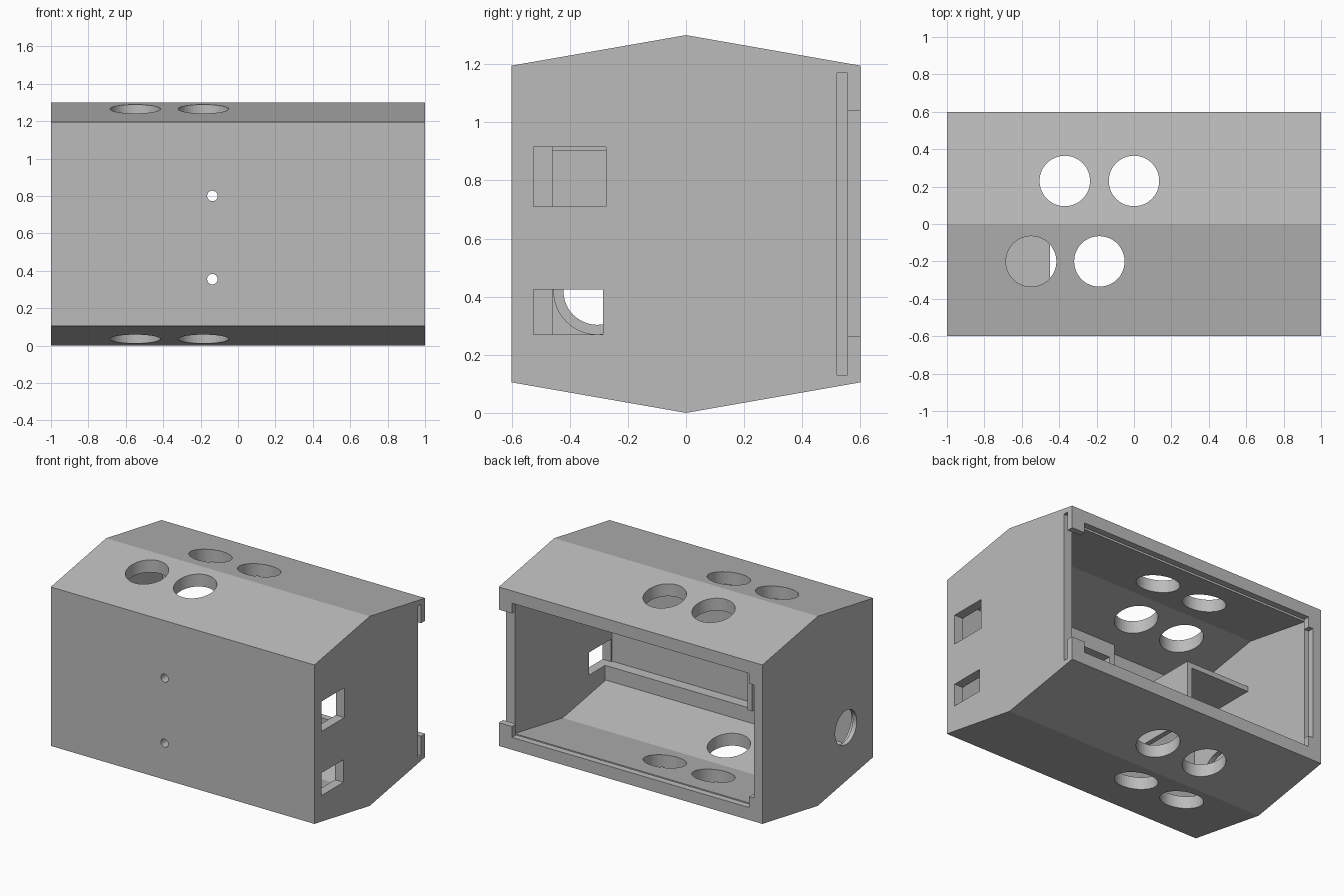
import bpy, bmesh, math
from mathutils import Matrix, Vector

cube = bpy.data.objects.get("Cube")
if cube:
    bpy.data.objects.remove(cube, do_unlink=True)

grey = bpy.data.materials.new("plain grey")
grey.use_nodes = True
colour = (0.5, 0.5, 0.5, 1)
grey.diffuse_color = colour
grey.node_tree.nodes["Principled BSDF"].inputs["Base Color"].default_value = colour


def make(name, bm):
    bmesh.ops.recalc_face_normals(bm, faces=bm.faces)
    mesh = bpy.data.meshes.new(name)
    bm.to_mesh(mesh)
    bm.free()
    mesh.materials.append(grey)
    ob = bpy.data.objects.new(name, mesh)
    bpy.context.scene.collection.objects.link(ob)
    return ob


def box(name, x, y, z):
    bm = bmesh.new()
    bmesh.ops.create_cube(bm, size=1)
    lo, hi = Vector((x[0], y[0], z[0])), Vector((x[1], y[1], z[1]))
    bmesh.ops.scale(bm, vec=hi - lo, verts=bm.verts)
    bmesh.ops.translate(bm, vec=(lo + hi) / 2, verts=bm.verts)
    return make(name, bm)


def prism(name, profile, x0, x1):
    """Extrude a (y, z) profile along x."""
    bm = bmesh.new()
    face = bm.faces.new([bm.verts.new((x0, y, z)) for y, z in profile])
    ext = bmesh.ops.extrude_face_region(bm, geom=[face])
    moved = [v for v in ext["geom"] if isinstance(v, bmesh.types.BMVert)]
    bmesh.ops.translate(bm, vec=(x1 - x0, 0, 0), verts=moved)
    return make(name, bm)


def cylinder(name, centre, radius, length, axis):
    bm = bmesh.new()
    bmesh.ops.create_cone(bm, cap_ends=True, segments=48,
                          radius1=radius, radius2=radius, depth=length)
    turn = {"x": Matrix.Rotation(math.pi / 2, 4, "Y"),
            "y": Matrix.Rotation(math.pi / 2, 4, "X"),
            "z": Matrix.Identity(4)}[axis]
    bmesh.ops.transform(bm, matrix=Matrix.Translation(centre) @ turn, verts=bm.verts)
    return make(name, bm)


def cut(target, cutter):
    cutter.hide_render = True
    mod = target.modifiers.new("cut", "BOOLEAN")
    mod.operation = "DIFFERENCE"
    mod.solver = "EXACT"
    mod.object = cutter
    bpy.context.view_layer.objects.active = target
    bpy.ops.object.modifier_apply(modifier=mod.name)
    bpy.data.objects.remove(cutter, do_unlink=True)


def roof_z(y):
    return 1.3 - abs(y) / 0.6 * 0.105


MID = 1.3 / 2          # mirror height of the shell
WALL = 0.935           # inner face of the side walls
FRONT = -0.535         # inner face of the front wall
ROOF = 0.085           # vertical thickness of roof and floor


def hexagon(y0, y1, inset):
    top = [(y, roof_z(y) - inset) for y in (y0, 0, y1)]
    return top + [(y, 2 * MID - z) for y, z in reversed(top)]


# Hollow shell with pitched roof and floor
shell = prism("shell", hexagon(-0.6, 0.6, 0), -1, 1)
cut(shell, prism("cavity", hexagon(FRONT, 0.54, ROOF), -WALL, WALL))

# Back opening with corner tabs, and the slot for a sliding lid
cut(shell, box("lid_slot", (-0.97, 1.1), (0.52, 0.555), (0.13, 1.17)))
cut(shell, box("back_opening", (-0.9, 0.9), (0.53, 0.7), (0.19, 1.11)))
cut(shell, box("side_opening", (-WALL, 1.1), (0.53, 0.7), (0.265, 1.04)))

# Round holes straight through roof and floor
for x, y in ((-0.37, 0.23), (0, 0.23), (-0.55, -0.2), (-0.185, -0.2)):
    cut(shell, cylinder("vent", (x, y, MID), 0.135, 2, "z"))

# Small screw holes in the front wall
for z in (0.355, 0.8):
    cut(shell, cylinder("screw_hole", (-0.137, -0.57, z), 0.028, 0.2, "y"))

# Rectangular ports in the left wall
cut(shell, box("upper_port", (0.85, 1.1), (-0.525, -0.275), (0.71, 0.915)))
cut(shell, box("lower_port", (0.85, 1.1), (-0.525, -0.285), (0.27, 0.425)))

# Stepped round hole in the right wall
cut(shell, cylinder("round_port", (-1, -0.305, 0.42), 0.117, 0.4, "x"))
cut(shell, cylinder("round_port_step", (-0.92, -0.305, 0.42), 0.15, 0.1, "x"))

# Raised frame on the inside of the front wall
for name, z in (("frame_bottom_rail", (0.17, 0.27)), ("frame_top_rail", (1.03, 1.13))):
    box(name, (-0.23, WALL + 0.01), (FRONT - 0.01, -0.46), z)
box("frame_end_bar", (-0.23, -0.19), (FRONT - 0.01, -0.46), (0.265, 1.035))

# Inner compartment in the front right corner
box("compartment_top", (-WALL - 0.01, -0.45), (FRONT - 0.01, -0.025), (0.87, 0.905))
box("compartment_side", (-0.485, -0.45), (FRONT - 0.01, -0.025), (0.5, 0.871))
